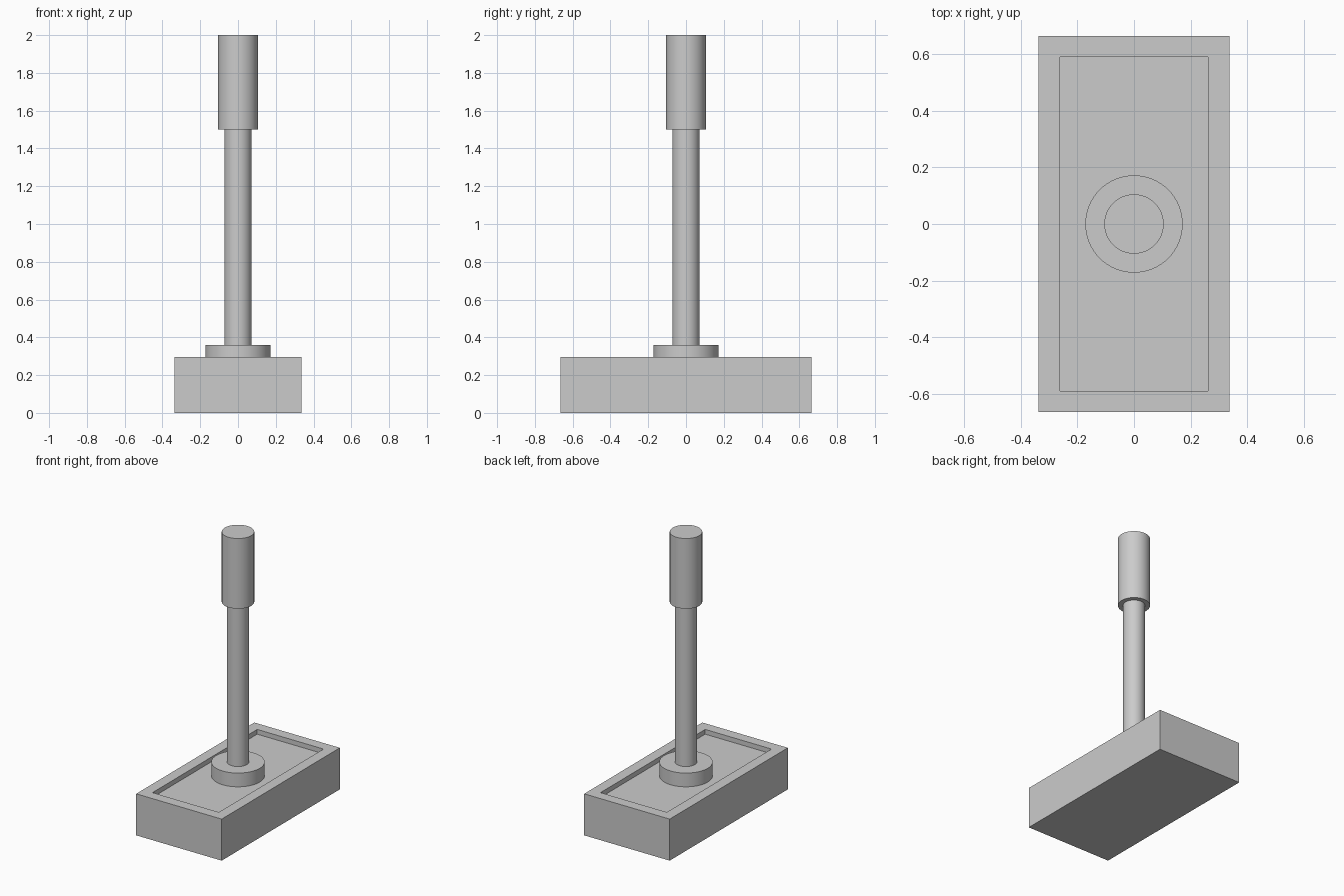
import bpy
import bmesh
import math

cube = bpy.data.objects.get("Cube")
if cube:
    bpy.data.objects.remove(cube, do_unlink=True)

grey = bpy.data.materials.new("light grey")
grey.use_nodes = True
grey.diffuse_color = (0.6, 0.6, 0.6, 1)
grey.node_tree.nodes["Principled BSDF"].inputs["Base Color"].default_value = (0.6, 0.6, 0.6, 1)

BASE_TOP = 0.296
FLOOR = 0.262


def cylinder(name, radius, bottom, top):
    """Upright cylinder on the centre line with sharp rims."""
    bpy.ops.mesh.primitive_cylinder_add(vertices=64, radius=radius, depth=top - bottom,
                                        location=(0, 0, (top + bottom) / 2))
    obj = bpy.context.object
    obj.name = name
    obj.data.materials.append(grey)
    bpy.ops.object.shade_smooth_by_angle(angle=math.radians(30))
    return obj


# Base block with a shallow rectangular tray sunk into its top
bm = bmesh.new()
bmesh.ops.create_cube(bm, size=1)
for v in bm.verts:
    v.co.x *= 0.674
    v.co.y *= 1.33
    v.co.z = (v.co.z + 0.5) * BASE_TOP
bm.normal_update()
top = max(bm.faces, key=lambda f: f.normal.z)
bmesh.ops.inset_individual(bm, faces=[top], thickness=0.107)
tray = bmesh.ops.extrude_discrete_faces(bm, faces=[top])["faces"][0]
for v in tray.verts:
    v.co.z = FLOOR
bmesh.ops.recalc_face_normals(bm, faces=bm.faces)
mesh = bpy.data.meshes.new("base")
bm.to_mesh(mesh)
bm.free()
mesh.materials.append(grey)
base = bpy.data.objects.new("base", mesh)
bpy.context.collection.objects.link(base)

# Collar, shaft and grip stacked on the tray floor
cylinder("collar", 0.172, FLOOR, 0.36)
cylinder("shaft", 0.072, 0.36, 1.5)
cylinder("grip", 0.105, 1.5, 2.0)
